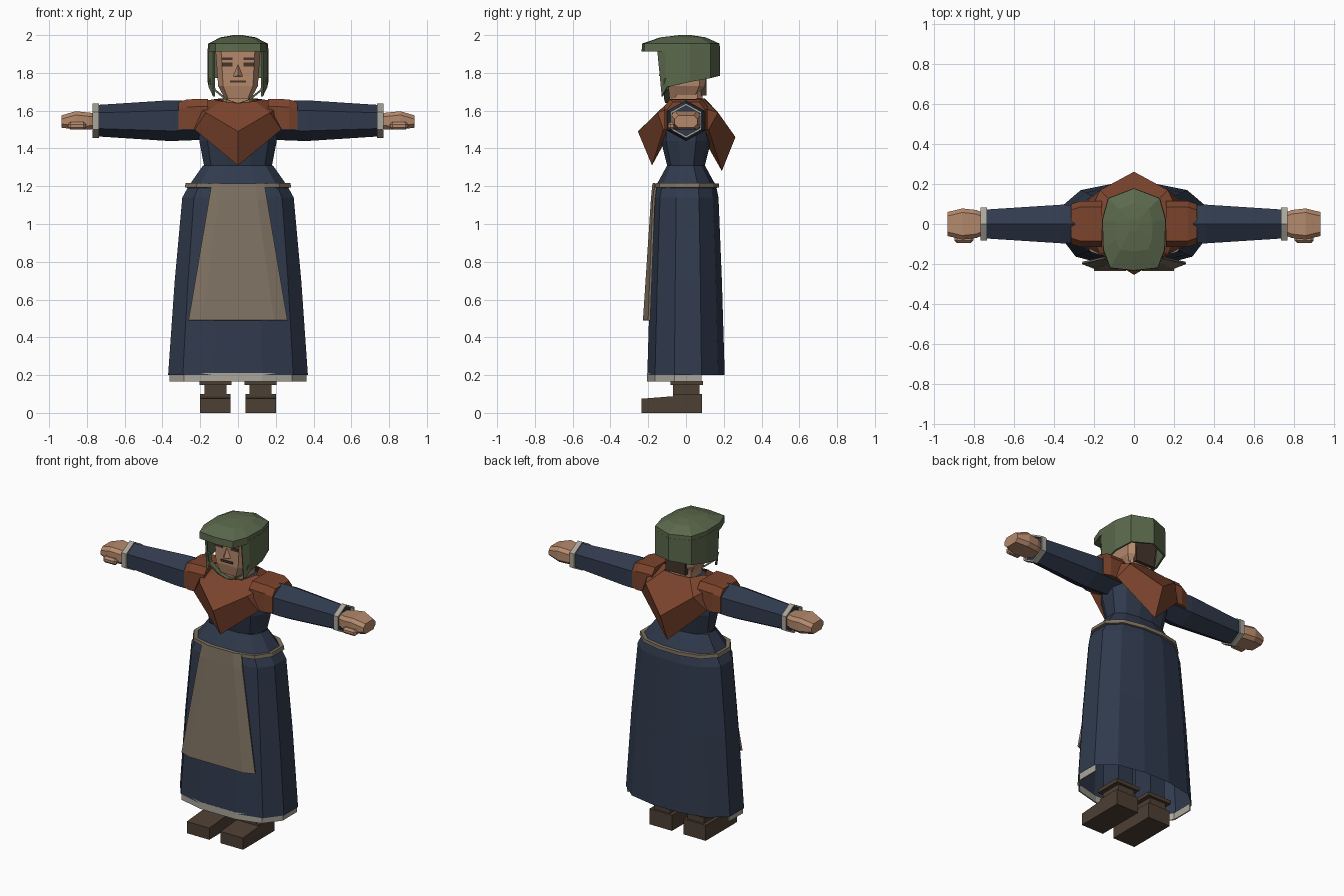
import bpy, bmesh, math

if "Cube" in bpy.data.objects:
    bpy.data.objects.remove(bpy.data.objects["Cube"], do_unlink=True)


def material(name, r, g, b):
    m = bpy.data.materials.new(name)
    m.use_nodes = True
    m.diffuse_color = (r, g, b, 1)
    m.node_tree.nodes["Principled BSDF"].inputs["Base Color"].default_value = (r, g, b, 1)
    return m


NAVY = material("navy wool", 0.03, 0.043, 0.075)
SKIN = material("skin", 0.46, 0.25, 0.15)
RUST = material("rust cloth", 0.2, 0.058, 0.026)
GREEN = material("green cloth", 0.105, 0.14, 0.073)
TAN = material("tan apron", 0.21, 0.168, 0.122)
LINEN = material("pale linen", 0.4, 0.38, 0.33)
LEATHER = material("brown leather", 0.075, 0.05, 0.034)
HAIR = material("dark brown", 0.06, 0.035, 0.025)


def build(name, verts, faces, mat, thick=0):
    bm = bmesh.new()
    vs = [bm.verts.new(v) for v in verts]
    for f in faces:
        bm.faces.new([vs[i] for i in f])
    bmesh.ops.recalc_face_normals(bm, faces=bm.faces)
    me = bpy.data.meshes.new(name)
    bm.to_mesh(me)
    bm.free()
    me.materials.append(mat)
    ob = bpy.data.objects.new(name, me)
    bpy.context.scene.collection.objects.link(ob)
    if thick:
        mod = ob.modifiers.new("thickness", "SOLIDIFY")
        mod.thickness = thick
        mod.offset = 0
    return ob


def loft(name, rings, mat, caps="both", closed=True, thick=0):
    """Bridge equal rings of points; caps is both, top or none."""
    n = len(rings[0])
    verts = [p for r in rings for p in r]
    faces = [(k * n + i, k * n + (i + 1) % n, (k + 1) * n + (i + 1) % n, (k + 1) * n + i)
             for k in range(len(rings) - 1) for i in range(n if closed else n - 1)]
    if caps == "both":
        faces.append(range(n))
    if caps in ("both", "top"):
        faces.append(range(len(verts) - n, len(verts)))
    return build(name, verts, faces, mat, thick)


def mirrored(half):
    """Full loop from its +x half, listed front to back."""
    return half + [(-p[0], *p[1:]) for p in reversed(half) if p[0] > 0]


def box(name, x, y, z, mat, bevel=0):
    rings = [[(x[0], y[0], h), (x[1], y[0], h), (x[1], y[1], h), (x[0], y[1], h)] for h in z]
    ob = loft(name, rings, mat)
    if bevel:
        mod = ob.modifiers.new("bevel", "BEVEL")
        mod.width = bevel
        mod.segments = 1
    return ob


# Gown: one cross-section scaled by height
SECTION = [(0.35, -1), (0.79, -0.8), (1, -0.3), (1, 0.4), (0.72, 0.83), (0.25, 1)]


def gown_ring(z, hx, hy, half=SECTION):
    return [(u * hx, v * hy, z) for u, v in mirrored(half)]


loft("skirt", [gown_ring(0.2, 0.37, 0.205), gown_ring(0.7, 0.335, 0.19),
               gown_ring(1.14, 0.295, 0.172), gown_ring(1.2, 0.262, 0.16),
               gown_ring(1.31, 0.185, 0.1)], NAVY, "none")
loft("bodice", [gown_ring(1.31, 0.18, 0.1), gown_ring(1.44, 0.205, 0.132),
                gown_ring(1.58, 0.21, 0.12), gown_ring(1.64, 0.12, 0.09)], NAVY)
loft("belt", [gown_ring(1.192, 0.27, 0.163), gown_ring(1.215, 0.265, 0.163)],
     TAN, "none", thick=0.025)

# Pale hem showing below the front and sides of the skirt
hem = [(u, v) for u, v in SECTION if v < 0.5]
hem = [(-u, v) for u, v in reversed(hem)] + hem
loft("petticoat_hem", [[(u * 0.358, v * 0.202, z) for u, v in hem] for z in (0.165, 0.21)],
     LINEN, "none", False, 0.008)

# Apron wrapped over the skirt front
apron = []
for z, wide, flat, front, side in ((0.49, 0.26, 0.19, 0.222, 0.195), (1.13, 0.152, 0.1, 0.18, 0.17),
                                   (1.215, 0.138, 0.09, 0.172, 0.158)):
    apron.append([(-wide, -side, z), (-flat, -front, z), (flat, -front, z), (wide, -side, z)])
loft("apron", apron, TAN, "none", False, 0.012)

# Rust neckerchief with a point in front and behind
scarf = [
    [(0, -0.1, 1.64), (0.09, -0.09, 1.65), (0.13, 0, 1.66), (0.09, 0.09, 1.665), (0, 0.1, 1.665)],
    [(0, -0.255, 1.49), (0.17, -0.15, 1.59), (0.25, 0, 1.64), (0.17, 0.17, 1.59), (0, 0.262, 1.46)],
    [(0, -0.18, 1.31), (0.23, -0.12, 1.5), (0.27, 0, 1.5), (0.23, 0.12, 1.5), (0, 0.19, 1.28)],
    [(0, -0.12, 1.42), (0.18, -0.09, 1.52), (0.2, 0, 1.52), (0.18, 0.09, 1.52), (0, 0.11, 1.42)],
]
loft("neckerchief", [mirrored(r) for r in scarf], RUST, "none")


def hexagon(x, ry, rz, zc=1.547):
    return [(x, ry * math.cos(a) / 0.866, zc + rz * math.sin(a))
            for a in (math.pi * (k / 3 + 1 / 6) for k in range(6))]


def hand_ring(x, y, z0, z1):
    c = 0.02
    return [(x, -y, z0 + c), (x, c - y, z0), (x, y - c, z0), (x, y, z0 + c),
            (x, y, z1 - c), (x, y - c, z1), (x, c - y, z1), (x, -y, z1 - c)]


for side, s in (("left", 1), ("right", -1)):
    # Sleeve, cuff, shoulder cloth and hand
    loft(side + "_sleeve", [hexagon(s * 0.15, 0.09, 0.1), hexagon(s * 0.36, 0.097, 0.108),
                            hexagon(s * 0.75, 0.072, 0.083)], NAVY)
    loft(side + "_cuff", [hexagon(s * 0.737, 0.078, 0.086), hexagon(s * 0.77, 0.078, 0.086)],
         LINEN, "none", thick=0.012)
    pad = [[(s * x, y, z) for y, z in ((-w, 1.5), (-w, top - 0.04), (0.03 - w, top),
                                       (w - 0.03, top), (w, top - 0.04), (w, 1.5))]
           for x, w, top in ((0.16, 0.115, 0.0 + 1.662), (0.27, 0.115, 1.66), (0.315, 0.1, 1.645))]
    loft(side + "_shoulder_cloth", pad, RUST)
    loft(side + "_hand", [hand_ring(s * 0.74, 0.05, 1.505, 1.585), hand_ring(s * 0.79, 0.07, 1.5, 1.59),
                          hand_ring(s * 0.86, 0.078, 1.5, 1.597),
                          hand_ring(s * 0.935, 0.06, 1.51, 1.575)], SKIN)
    box(side + "_thumb", (s * 0.805, s * 0.9), (-0.095, -0.055), (1.5, 1.54), SKIN, 0.012)

    # Leg and boot
    c = s * 0.12
    box(side + "_leg", (c - 0.055, c + 0.055), (-0.07, 0.07), (0.16, 0.7), NAVY)
    foot = [[(x, y, z) for y, z in ((-0.235, 0), (-0.235, 0.075), (-0.07, 0.088),
                                    (-0.07, 0.1), (0.085, 0.1), (0.085, 0))]
            for x in (c - 0.08, c + 0.08)]
    loft(side + "_boot", foot, LEATHER)
    box(side + "_boot_ankle", (c - 0.058, c + 0.058), (-0.07, 0.072), (0.09, 0.155), LEATHER)
    box(side + "_boot_top", (c - 0.085, c + 0.085), (-0.082, 0.09), (0.147, 0.17), LEATHER)

    # Brow and eye plates
    xs = (s * 0.03, s * 0.085)
    box(side + "_brow", xs, (-0.119, -0.111), (1.868, 1.882), HAIR)
    box(side + "_eye", xs, (-0.118, -0.111), (1.835, 1.855), HAIR)

    # Chin strap joining the coif
    strap = [[(s * x, y, z), (s * (x - 0.02), y, z - 0.003),
              (s * (x - 0.02), y + 0.03, z - 0.003), (s * x, y + 0.03, z)]
             for x, y, z in ((0.155, -0.115, 1.77), (0.138, -0.12, 1.715), (0.07, -0.115, 1.66),
                             (0.02, -0.11, 1.643))]
    loft(side + "_chin_strap", strap, GREEN)


# Head, with hair at the back
def head_ring(z, w, front, back):
    return [(x, y, z) for x, y in mirrored([(w * 0.75, -front), (w, -front * 0.6),
                                            (w, back * 0.7), (w * 0.7, back)])]


loft("neck", [head_ring(1.6, 0.08, 0.08, 0.085), head_ring(1.74, 0.08, 0.08, 0.09)], SKIN)
head = loft("head", [head_ring(1.665, 0.07, 0.1, 0.06), head_ring(1.73, 0.105, 0.112, 0.1),
                     head_ring(1.93, 0.12, 0.112, 0.12)], SKIN)
head.data.materials.append(HAIR)
for f in head.data.polygons:
    f.material_index = int(f.normal.y > 0.8)
box("hair_back", (-0.07, 0.07), (0.08, 0.108), (1.68, 1.8), HAIR)
build("nose", [(0, -0.112, 1.845), (-0.026, -0.112, 1.78), (0.026, -0.112, 1.78), (0, -0.145, 1.785)],
      [(0, 1, 3), (0, 3, 2), (1, 2, 3)], SKIN)
box("mouth", (-0.042, 0.042), (-0.119, -0.108), (1.748, 1.76), HAIR)

# Coif: domed crown with a brim, then a wall open at the face
CROWN = [(0, -0.235), (0.12, -0.222), (0.155, -0.13), (0.16, 0.02), (0.13, 0.13), (0, 0.18)]
loft("coif_crown", [[(x * k, y * k, z) for x, y in mirrored(CROWN)]
                    for z, k in ((1.912, 1), (1.955, 0.99), (1.988, 0.58), (2.0, 0.15))], GREEN)
wall = [(0.127, -0.15, -0.125, 1.675), (0.15, -0.11, -0.1, 1.725), (0.155, 0.02, 0.02, 1.752),
        (0.126, 0.126, 0.126, 1.772), (0, 0.174, 0.174, 1.785)]
wall = wall + [(-p[0], *p[1:]) for p in reversed(wall[:-1])]
loft("coif_wall", [[(x, y, 1.93) for x, y, _, _ in wall], [(x, y, z) for x, _, y, z in wall]],
     GREEN, "none", False, 0.012)
